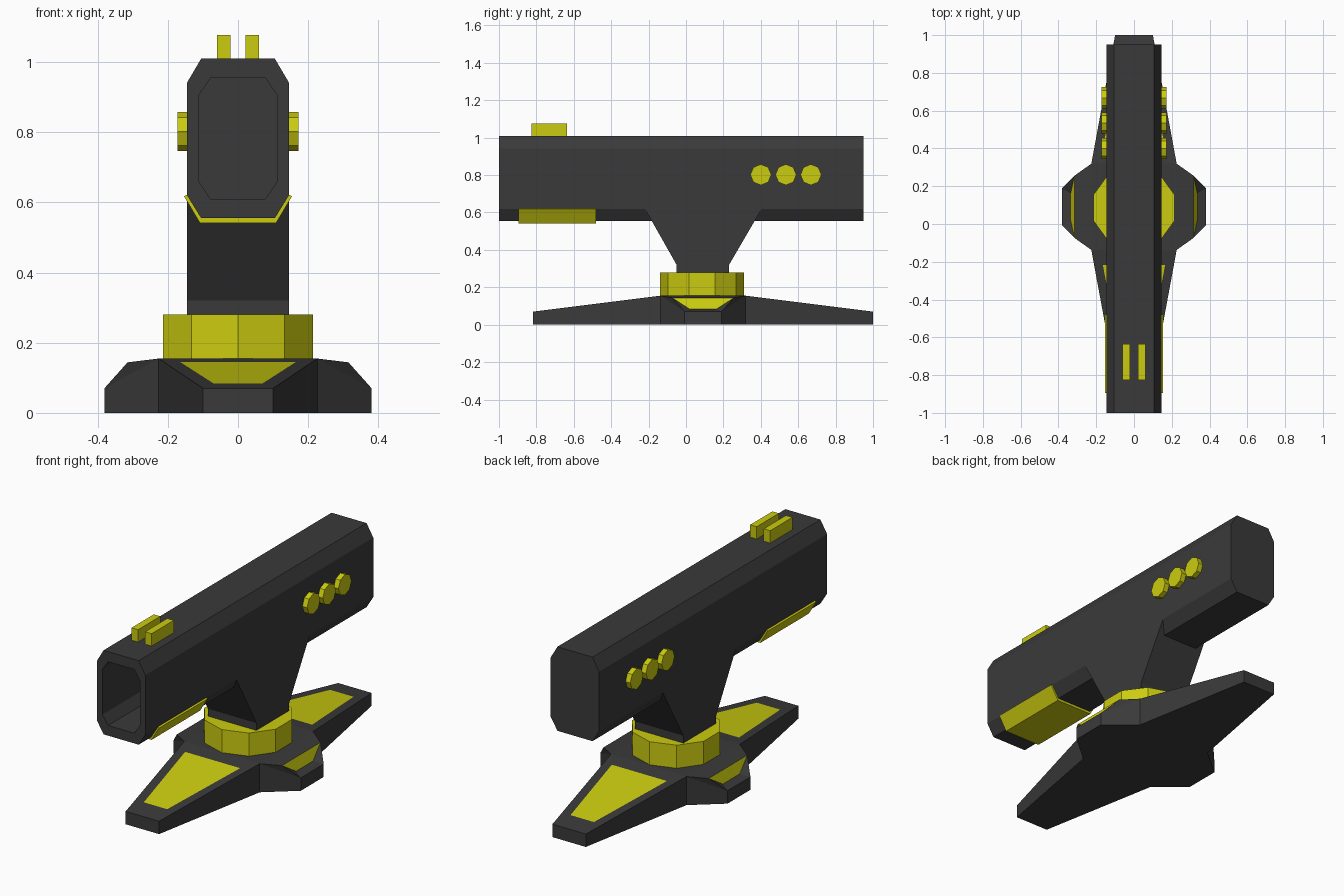
import bpy, bmesh, math
from mathutils import Vector

if "Cube" in bpy.data.objects:
    bpy.data.objects.remove(bpy.data.objects["Cube"])


def material(name, rgb):
    m = bpy.data.materials.new(name)
    m.diffuse_color = (*rgb, 1)
    m.use_nodes = True
    m.node_tree.nodes["Principled BSDF"].inputs["Base Color"].default_value = m.diffuse_color
    return m


DARK = material("dark_grey", (0.042, 0.042, 0.042))
YELLOW = material("yellow", (0.6, 0.6, 0.005))


def finish(bm, name, *mats):
    bmesh.ops.remove_doubles(bm, verts=bm.verts, dist=1e-5)
    bmesh.ops.recalc_face_normals(bm, faces=bm.faces)
    me = bpy.data.meshes.new(name)
    bm.to_mesh(me)
    bm.free()
    for m in mats:
        me.materials.append(m)
    ob = bpy.data.objects.new(name, me)
    bpy.context.collection.objects.link(ob)
    return ob


def loft(name, rings, mat):
    """Skin a list of equal-length rings and cap both ends."""
    bm = bmesh.new()
    vs = [[bm.verts.new(p) for p in r] for r in rings]
    n = len(vs[0])
    for a, b in zip(vs, vs[1:]):
        for i in range(n):
            j = (i + 1) % n
            bm.faces.new((a[i], a[j], b[j], b[i]))
    bm.faces.new(vs[0])
    bm.faces.new(vs[-1])
    return finish(bm, name, mat)


def mirrored(half):
    """Close a right-hand (x, z) profile with its mirror image."""
    return half + [(-x, z) for x, z in reversed(half)]


def at_y(profile, y):
    return [(x, y, z) for x, z in profile]


# Launcher tube with a recessed bore
outer = mirrored([(0.105, 0.555), (0.145, 0.62), (0.145, 0.942), (0.105, 1.01)])
bore = mirrored([(0.078, 0.61), (0.112, 0.66), (0.112, 0.905), (0.078, 0.955)])
loft("tube", [at_y(outer, 0.95), at_y(outer, -1), at_y(bore, -1), at_y(bore, -0.6)], DARK)

# Tapered neck
side = [(-0.22, 0.62), (-0.05, 0.32), (-0.05, 0.27), (0.23, 0.27), (0.23, 0.32), (0.405, 0.62)]
loft("neck", [[(x, y, z) for y, z in side] for x in (-0.145, 0.145)], DARK)

# Ten-sided swivel collar
ten = [(0.225 * math.sin(i * math.pi / 5), 0.086 + 0.225 * math.cos(i * math.pi / 5)) for i in range(10)]
loft("swivel_collar", [[(x, y, z) for x, y in ten] for z in (0.15, 0.28)], YELLOW)

# Wrap-around grip plate under the tube
grip = mirrored([(0.109, 0.542), (0.154, 0.618), (0.144, 0.622), (0.104, 0.556)])
grip = [(0.109, 0.542), (0.154, 0.618), (0.144, 0.622), (0.104, 0.556)]
grip += [(-x, z) for x, z in reversed(grip)]
loft("grip_plate", [at_y(grip, -0.895), at_y(grip, -0.48)], YELLOW)

# Sight bars and octagonal side studs
for s, label in ((-1, "left"), (1, "right")):
    bar = [(s * 0.021, 1.0), (s * 0.06, 1.0), (s * 0.06, 1.077), (s * 0.021, 1.077)]
    loft("sight_bar_" + label, [at_y(bar, -0.825), at_y(bar, -0.635)], YELLOW)
    for k in range(3):
        cy = 0.4 + 0.134 * k
        octo = [(cy + 0.056 * math.cos(i * math.pi / 4), 0.802 + 0.056 * math.sin(i * math.pi / 4))
                for i in range(8)]
        loft(f"stud_{label}_{k + 1}", [[(s * x, y, z) for y, z in octo] for x in (0.13, 0.173)], YELLOW)

# Four-armed base with inset yellow panels
CY = 0.091
bm = bmesh.new()


def face(pts, mat=0):
    f = bm.faces.new([bm.verts.new((p[0], p[1] + CY, p[2])) for p in pts])
    f.material_index = mat


def arm(rim, panel):
    """rim and panel: inner-a, inner-b, tip-b, tip-a."""
    face(panel, 1)
    face((rim[0], rim[1], panel[1], panel[0]))
    face((rim[2], rim[3], panel[3], panel[2]))
    for i, t in ((0, 3), (1, 2)):
        face((rim[i], rim[t], panel[i]))
        face((rim[t], panel[t], panel[i]))
    # vertical walls
    for i in (1, 2, 3):
        a, b = rim[i], rim[(i + 1) % 4]
        face((a, b, (b[0], b[1], 0), (a[0], a[1], 0)))


IX, IY, TOP, LOW = 0.226, 0.228, 0.155, 0.07
for s in (-1, 1):
    arm([(-IX, s * IY, TOP), (IX, s * IY, TOP), (0.1, s * 0.909, LOW), (-0.1, s * 0.909, LOW)],
        [(-0.165, s * 0.308, 0.145), (0.165, s * 0.308, 0.145),
         (0.07, s * 0.797, 0.084), (-0.07, s * 0.797, 0.084)])
    arm([(s * IX, -IY, TOP), (s * IX, IY, TOP), (s * 0.381, 0.098, LOW), (s * 0.381, -0.098, LOW)],
        [(s * 0.315, -0.165, 0.144), (s * 0.315, 0.165, 0.144),
         (s * 0.335, 0.072, 0.084), (s * 0.335, -0.072, 0.084)])
face([(IX, IY, TOP), (-IX, IY, TOP), (-IX, -IY, TOP), (IX, -IY, TOP)])
quarter = [(0.381, 0.098), (IX, IY), (0.1, 0.909)]
half = quarter + [(-x, y) for x, y in reversed(quarter)]
face([(x, y, 0) for x, y in half + [(-x, -y) for x, y in half]])
finish(bm, "base", DARK, YELLOW)
